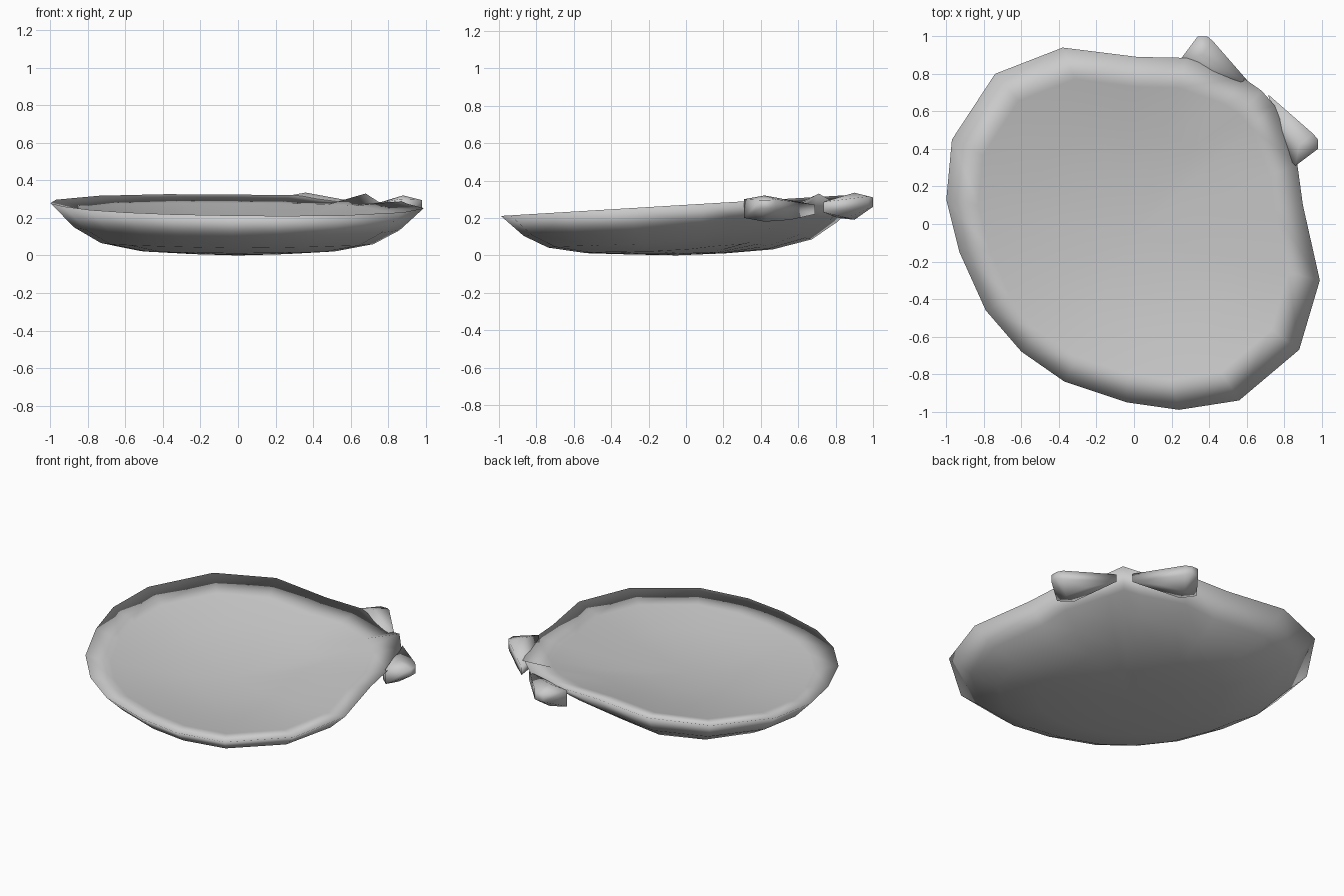
import bpy, bmesh, math

if "Cube" in bpy.data.objects:
    bpy.data.objects.remove(bpy.data.objects["Cube"])

# rim outline of the bowl seen from above, counter-clockwise (without the ears)
RIM = [(-0.38, 0.94), (-0.74, 0.80), (-0.97, 0.45), (-1.0, 0.13), (-0.93, -0.15),
       (-0.79, -0.46), (-0.60, -0.68), (-0.37, -0.84), (-0.04, -0.95), (0.24, -0.99),
       (0.56, -0.94), (0.88, -0.67), (0.99, -0.30), (0.90, 0.10), (0.87, 0.32),
       (0.75, 0.63), (0.68, 0.71), (0.58, 0.78), (0.28, 0.885), (0.02, 0.89)]
DIPS = {(0.75, 0.63): 0.285, (0.58, 0.78): 0.29, (0.68, 0.71): 0.33}
CX, CY = 0.0, -0.05

# (scale towards centre, height as a fraction of rim height)
OUTSIDE = [(0.87, 0.48), (0.73, 0.18), (0.52, 0.05), (0.26, 0.02)]
# (scale towards centre, depth below the rim plane)
INSIDE = [(0.83, 0.036), (0.56, 0.085), (0.28, 0.115)]


def rim_plane(y):
    return 0.21 + 0.06 * (y + 1)


def rim_height(x, y):
    return DIPS.get((x, y), rim_plane(y))


def finish(bm, name, angle):
    bmesh.ops.recalc_face_normals(bm, faces=bm.faces[:])
    me = bpy.data.meshes.new(name)
    bm.to_mesh(me)
    bm.free()
    ob = bpy.data.objects.new(name, me)
    bpy.context.collection.objects.link(ob)
    bpy.ops.object.select_all(action='DESELECT')
    ob.select_set(True)
    bpy.context.view_layer.objects.active = ob
    bpy.ops.object.shade_smooth_by_angle(angle=math.radians(angle))
    return ob


def outer_z(x, y, s, f):
    dx, dy = x - CX, y - CY
    # towards the hinge the bowl rises in a straighter fan
    w = max(0, (dx + dy) / (math.hypot(dx, dy) * math.sqrt(2))) ** 5
    w *= 0.6 * min(1, s * 1.3)
    z = rim_height(x, y) * (f * (1 - w) + w * s ** 1.7)
    # the sides and back rise a little earlier than the front
    return z + (0.05 * max(0, y) + 0.03 * abs(x)) * s * s * (1 - f)


def inner_z(x, y, s, depth):
    return rim_plane(CY + (y - CY) * s) - depth


# shell bowl: rings shrinking from the rim, rounded outside and shallow inside
bm = bmesh.new()
rim = [bm.verts.new((x, y, rim_height(x, y))) for x, y in RIM]
n = len(RIM)
for profile, height, mid in ((OUTSIDE, outer_z, 0.0), (INSIDE, inner_z, 0.145)):
    prev = rim
    for s, f in profile:
        ring = [bm.verts.new((CX + (x - CX) * s, CY + (y - CY) * s, height(x, y, s, f)))
                for x, y in RIM]
        for i in range(n):
            j = (i + 1) % n
            bm.faces.new((prev[i], prev[j], ring[j], ring[i]))
        prev = ring
    c = bm.verts.new((CX, CY, mid))
    for i in range(n):
        bm.faces.new((prev[i], prev[(i + 1) % n], c))
finish(bm, "shell_bowl", 180)


def hull(name, pts, flip):
    """Solid from (x, y, bottom, top) points, optionally mirrored over the hinge diagonal."""
    bm = bmesh.new()
    for x, y, lo, hi in pts:
        if flip:
            x, y = y - 0.02, x + 0.06
            lo, hi = lo - 0.01, hi - 0.015
        bm.verts.new((x, y, lo))
        bm.verts.new((x, y, hi))
    bmesh.ops.convex_hull(bm, input=bm.verts[:])
    junk = [v for v in bm.verts if not v.link_faces]
    bmesh.ops.delete(bm, geom=junk, context='VERTS')
    finish(bm, name, 100)


# hinge ears on both sides of the beak
EAR = [(0.25, 0.88, 0.21, 0.315), (0.34, 1.0, 0.26, 0.31), (0.39, 1.0, 0.26, 0.31),
       (0.42, 0.975, 0.25, 0.315), (0.50, 0.86, 0.20, 0.305),
       (0.63, 0.735, 0.23, 0.285), (0.36, 0.90, 0.19, 0.335), (0.32, 0.81, 0.20, 0.25)]
for side, flip in (("left", False), ("right", True)):
    hull("hinge_ear_" + side, EAR, flip)
